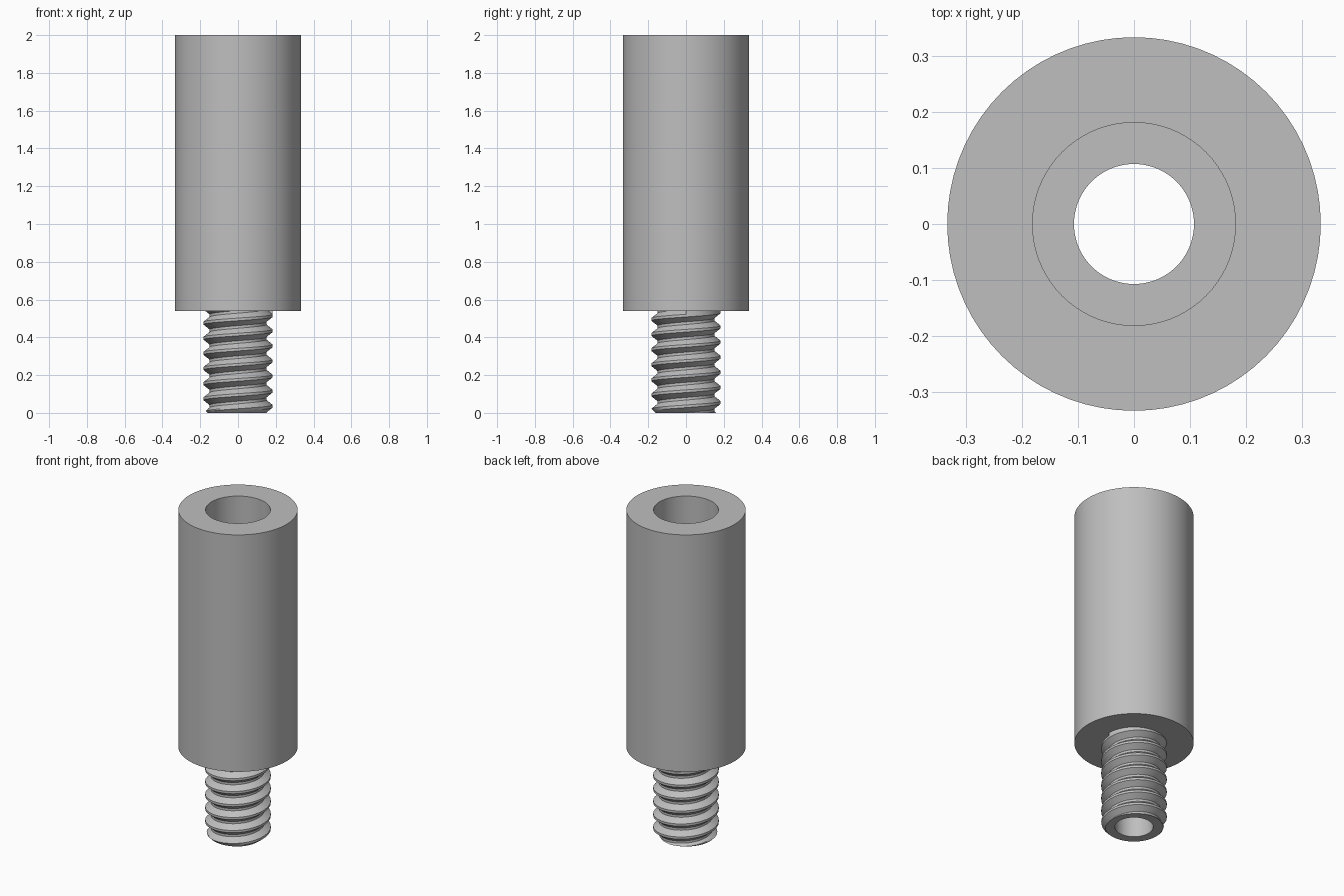
import bpy, bmesh, math

if "Cube" in bpy.data.objects:
    bpy.data.objects.remove(bpy.data.objects["Cube"])

steel = bpy.data.materials.new("light_grey_metal")
steel.diffuse_color = (0.52, 0.52, 0.52, 1)
steel.use_nodes = True
steel.node_tree.nodes["Principled BSDF"].inputs["Base Color"].default_value = steel.diffuse_color

SEG = 72            # sides around the axis
NECK = 0.54         # height where stud meets body
R_CREST, R_ROOT, R_BORE = 0.183, 0.150, 0.107
PITCH = 0.08


def finish(bm, name, angle):
    bmesh.ops.remove_doubles(bm, verts=bm.verts, dist=1e-5)
    bmesh.ops.recalc_face_normals(bm, faces=bm.faces)
    me = bpy.data.meshes.new(name)
    bm.to_mesh(me)
    bm.free()
    ob = bpy.data.objects.new(name, me)
    bpy.context.collection.objects.link(ob)
    me.materials.append(steel)
    bpy.ops.object.select_all(action='DESELECT')
    ob.select_set(True)
    bpy.context.view_layer.objects.active = ob
    bpy.ops.object.shade_smooth_by_angle(angle=math.radians(angle))
    return ob


def skin(bm, columns):
    """Join neighbouring columns of (x, y, z) points with faces."""
    cols = [[bm.verts.new(p) for p in c] for c in columns]
    for a, b in zip(cols, cols[1:]):
        for i in range(len(a) - 1):
            quad = [a[i], b[i], b[i + 1], a[i + 1]]
            keep = []
            for v in quad:
                if all((v.co - k.co).length > 1e-5 for k in keep):
                    keep.append(v)
            if len(keep) > 2:
                bm.faces.new(keep)


def polar(r, t, z):
    return (r * math.cos(t), r * math.sin(t), z)


# Sleeve: outer cylinder, counterbore at the top and the through hole
profile = [(R_BORE, 0), (R_BORE, 1.4), (0.181, 1.4), (0.181, 2.0),
           (0.333, 2.0), (0.333, NECK), (0.14, NECK)]
bm = bmesh.new()
skin(bm, [[polar(r, 2 * math.pi * j / SEG, z) for r, z in profile]
          for j in range(SEG + 1)])
finish(bm, "sleeve_body", 30)

# Thread profile at angle 0, from below the stud up to the last crest
FLAT, LAST = 0.007, 0.515
thread = []
for n in range(8, -1, -1):
    c = LAST - n * PITCH
    lo, hi = c - PITCH / 2 + FLAT, c - FLAT
    for s in range(5):                          # rising flank
        f = s / 4
        thread.append((R_ROOT + (R_CREST - R_ROOT) * f, lo + (hi - lo) * f))
    thread.append((R_CREST, c + FLAT))
    if n:
        lo, hi = c + FLAT, c + PITCH / 2 - FLAT
        for s in range(1, 5):                   # falling flank
            f = s / 4
            thread.append((R_CREST + (R_ROOT - R_CREST) * f, lo + (hi - lo) * f))
thread.append((R_CREST, 9.0))                   # plain neck above the run-out


def radius_at(pts, z):
    for (r0, z0), (r1, z1) in zip(pts, pts[1:]):
        if z0 <= z <= z1 and z1 > z0:
            return r0 + (r1 - r0) * (z - z0) / (z1 - z0)
    return R_CREST


columns = []
for j in range(SEG + 1):
    t = 2 * math.pi * j / SEG
    shift = PITCH * j / SEG
    pts = [(r, z + shift) for r, z in thread]
    if pts[0][1] > 0:
        pts[0] = (R_ROOT, 0)
    col = [polar(R_BORE, t, 0)]                 # end face of the stud
    for r, z in pts:
        zc = min(max(z, 0), NECK)
        rc = radius_at(pts, zc) if zc != z else r
        col.append(polar(min(rc, 0.162 + zc), t, zc))   # lead-in chamfer
    columns.append(col)

bm = bmesh.new()
skin(bm, columns)
# Wall where the thread groove stops at angle 0
last = [(r, z + PITCH) for r, z in thread]
bm.faces.new([bm.verts.new(p) for p in (
    (R_CREST, 0, LAST + FLAT), (R_CREST, 0, NECK),
    (radius_at(last, NECK), 0, NECK))])
finish(bm, "threaded_stud", 25)
